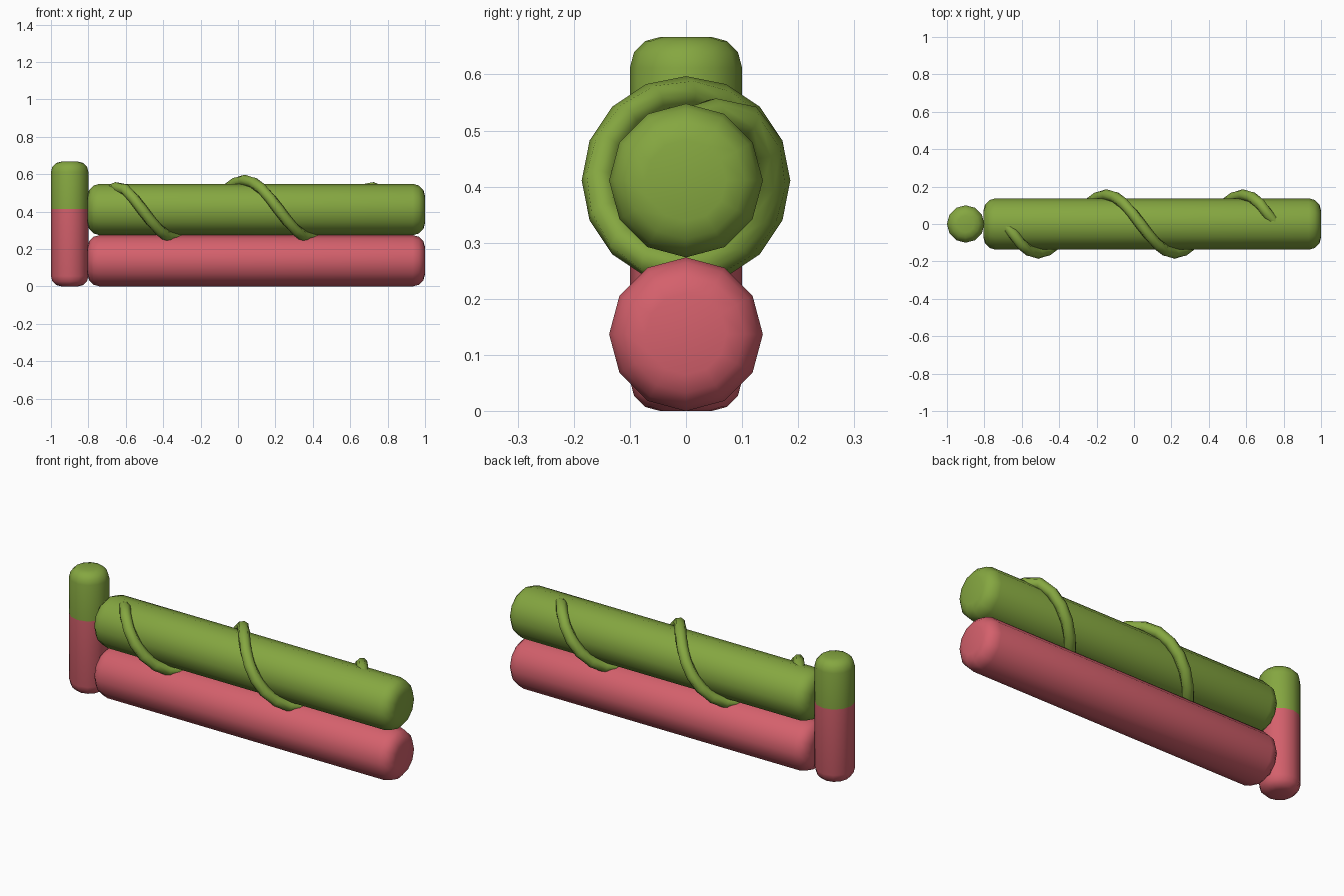
import bpy, bmesh, math
from mathutils import Matrix, Vector

if "Cube" in bpy.data.objects:
    bpy.data.objects.remove(bpy.data.objects["Cube"])


def material(name, rgb):
    m = bpy.data.materials.new(name)
    m.diffuse_color = (*rgb, 1)
    m.use_nodes = True
    m.node_tree.nodes["Principled BSDF"].inputs["Base Color"].default_value = m.diffuse_color
    return m


GREEN = material("leaf green", (0.235, 0.385, 0.052))
PINK = material("rose pink", (0.66, 0.118, 0.15))


def finish(bm, name, mats, angle):
    bmesh.ops.recalc_face_normals(bm, faces=bm.faces)
    me = bpy.data.meshes.new(name)
    bm.to_mesh(me)
    bm.free()
    for m in mats:
        me.materials.append(m)
    ob = bpy.data.objects.new(name, me)
    bpy.context.collection.objects.link(ob)
    bpy.ops.object.select_all(action='DESELECT')
    ob.select_set(True)
    bpy.context.view_layer.objects.active = ob
    bpy.ops.object.shade_smooth_by_angle(angle=math.radians(angle))
    return ob


def rounded_rod(radius, length, bevel, sides=12, steps=3):
    """Rod along +z from 0 to length with rounded rims."""
    arc = [math.pi / 2 * i / steps for i in range(steps + 1)]
    low = [(radius - bevel + bevel * math.sin(a), bevel - bevel * math.cos(a)) for a in arc]
    profile = low + [(r, length - z) for r, z in reversed(low)]
    bm = bmesh.new()
    rings = [[bm.verts.new((r * math.cos(2 * math.pi * k / sides),
                            r * math.sin(2 * math.pi * k / sides), z))
              for k in range(sides)] for r, z in profile]
    for a, b in zip(rings, rings[1:]):
        for k in range(sides):
            j = (k + 1) % sides
            bm.faces.new((a[k], a[j], b[j], b[k]))
    bm.faces.new(rings[0][::-1])
    bm.faces.new(rings[-1])
    return bm


# Two stacked horizontal rods
R = 0.137
for name, z, mat in (("lower_rod", R, PINK), ("upper_rod", 3 * R, GREEN)):
    bm = rounded_rod(R, 1.805, 0.065)
    bm.transform(Matrix.Translation((-0.805, 0, z)) @ Matrix.Rotation(math.pi / 2, 4, 'Y'))
    finish(bm, name, [mat], 50)

# End post, pink below and green above
SPLIT = 0.415
bm = rounded_rod(0.1, 0.667, 0.055)
bm.transform(Matrix.Translation((-0.9, 0, 0)))
bmesh.ops.bisect_plane(bm, geom=bm.verts[:] + bm.edges[:] + bm.faces[:],
                       plane_co=(0, 0, SPLIT), plane_no=(0, 0, 1))
for f in bm.faces:
    f.material_index = 1 if f.calc_center_median().z > SPLIT else 0
finish(bm, "end_post", [PINK, GREEN], 50)

# Vine coiling twice round the upper rod, its tips sinking into it
PER_TURN, TURNS, TUBE = 16, 2, 0.03
count = PER_TURN * TURNS
path = []
for i in range(count + 1):
    tip = min(i, count - i)
    r = (0.105, 0.127, 0.152)[tip] if tip < 3 else 0.156
    a = 2 * math.pi * i / PER_TURN
    path.append(Vector((-0.695 + 1.46 * i / count, -r * math.sin(a), 3 * R + r * math.cos(a))))
bm = bmesh.new()
rings = []
for i, p in enumerate(path):
    tangent = (path[min(i + 1, count)] - path[max(i - 1, 0)]).normalized()
    out = Vector((0, p.y, p.z - 3 * R))
    side = tangent.cross(out).normalized()
    out = side.cross(tangent).normalized()
    t = TUBE * (0.8 if i in (0, count) else 1)
    rings.append([bm.verts.new(p + t * (math.cos(k * math.pi / 4) * out
                                        + math.sin(k * math.pi / 4) * side)) for k in range(8)])
for a, b in zip(rings, rings[1:]):
    for k in range(8):
        j = (k + 1) % 8
        bm.faces.new((a[k], a[j], b[j], b[k]))
bm.faces.new(rings[0])
bm.faces.new(rings[-1])
finish(bm, "vine", [GREEN], 60)
